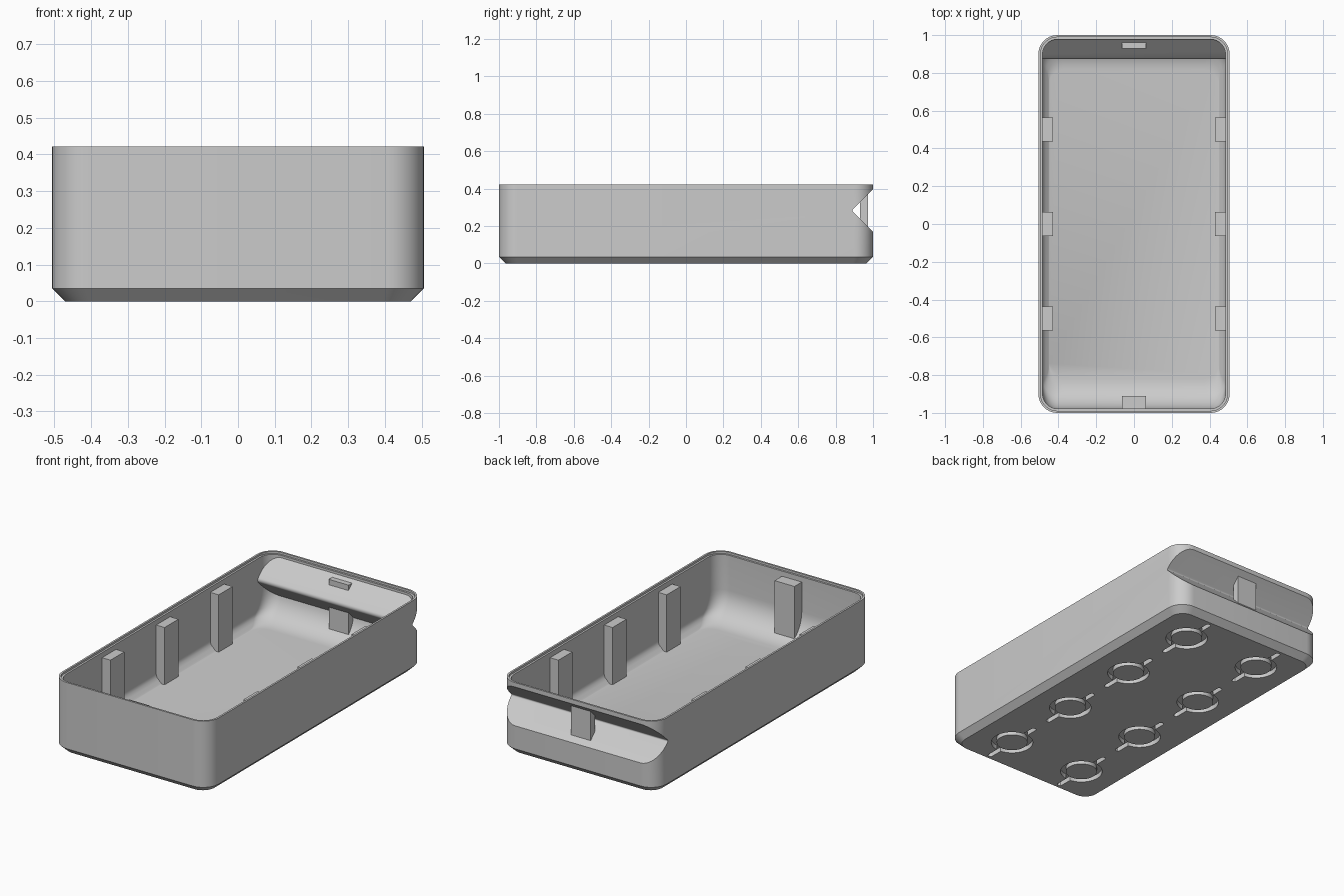
import bpy, bmesh, math
from mathutils import Vector

cube = bpy.data.objects.get("Cube")
if cube:
    bpy.data.objects.remove(cube)

HX, HY, TOP = 0.506, 1.0, 0.422      # outer half sizes and height
WALL, FLOOR = 0.022, 0.045

grey = bpy.data.materials.new("plain grey")
grey.use_nodes = True
grey.diffuse_color = (0.6, 0.6, 0.6, 1)
grey.node_tree.nodes["Principled BSDF"].inputs["Base Color"].default_value = (0.6, 0.6, 0.6, 1)


def make_object(name, bm):
    bmesh.ops.recalc_face_normals(bm, faces=bm.faces)
    mesh = bpy.data.meshes.new(name)
    bm.to_mesh(mesh)
    bm.free()
    mesh.materials.append(grey)
    obj = bpy.data.objects.new(name, mesh)
    bpy.context.collection.objects.link(obj)
    return obj


def select(obj):
    bpy.ops.object.select_all(action='DESELECT')
    obj.select_set(True)
    bpy.context.view_layer.objects.active = obj


def cut(target, cutter):
    mod = target.modifiers.new("cut", 'BOOLEAN')
    mod.operation, mod.solver, mod.object = 'DIFFERENCE', 'EXACT', cutter
    select(target)
    bpy.ops.object.modifier_apply(modifier=mod.name)
    bpy.data.objects.remove(cutter)


def rounded_rect(hx, hy, r, steps=10):
    pts = []
    for k, (sx, sy) in enumerate([(1, 1), (-1, 1), (-1, -1), (1, -1)]):
        for i in range(steps + 1):
            a = (k + i / steps) * math.pi / 2
            pts.append((sx * (hx - r) + r * math.cos(a), sy * (hy - r) + r * math.sin(a)))
    return pts


def loft(name, layers):
    """Join rounded rectangles given as (z, half x, half y, corner radius)."""
    bm = bmesh.new()
    rings = [[bm.verts.new((x, y, z)) for x, y in rounded_rect(hx, hy, r)]
             for z, hx, hy, r in layers]
    n = len(rings[0])
    for low, high in zip(rings, rings[1:]):
        for i in range(n):
            j = (i + 1) % n
            bm.faces.new((low[i], low[j], high[j], high[i]))
    bm.faces.new(rings[0])
    bm.faces.new(rings[-1])
    return make_object(name, bm)


def extrude(name, points, direction):
    bm = bmesh.new()
    face = bm.faces.new([bm.verts.new(p) for p in points])
    geom = bmesh.ops.extrude_face_region(bm, geom=[face])["geom"]
    bmesh.ops.translate(bm, vec=Vector(direction),
                        verts=[g for g in geom if isinstance(g, bmesh.types.BMVert)])
    return make_object(name, bm)


def wedge(name, tip_y, back_y, z, radius):
    """Sideways V prism with a rounded tip pointing to the front."""
    centre = tip_y + radius
    pts = [(centre - radius * math.cos(a), z + radius * math.sin(a))
           for a in [math.radians(-45 + 15 * i) for i in range(7)]]
    y, h = pts[-1][0], pts[-1][1] - z
    reach = h + back_y - y
    pts += [(back_y, z + reach), (back_y, z - reach)]
    return extrude(name, [(-0.7, py, pz) for py, pz in pts], (1.4, 0, 0))


# Outer shell with chamfered base
tray = loft("tray_shell", [(0, HX - 0.035, HY - 0.035, 0.075),
                           (0.035, HX, HY, 0.1), (TOP, HX, HY, 0.1)])

# Inner space: large end fillets, small side chamfers and a stepped rim
R, ix, iy = 0.16, HX - WALL, HY - WALL
layers = []
for i in range(11):
    t = i / 10 * math.pi / 2
    z = FLOOR + R * (1 - math.cos(t))
    inset = max(0, 0.035 - (z - FLOOR))
    layers.append((z, ix - inset, iy - R * (1 - math.sin(t)), 0.08))
lip = WALL / 2
layers += [(TOP - 0.012, ix, iy, 0.08), (TOP - 0.012, ix + lip, iy + lip, 0.09),
           (TOP + 0.1, ix + lip, iy + lip, 0.09)]
cavity = loft("cavity", layers)

# Back grip: the wall folds inward as a V, leaving a groove outside
GRIP_Z = 0.283
cut(cavity, wedge("ridge", 0.873, iy + 0.001, GRIP_Z, 0.02))
cut(tray, cavity)
cut(tray, wedge("groove", 0.89, 1.05, GRIP_Z, 0.008))


# Ring grooves with two straight keyways in the underside
def keyed_outline(r, reach, half):
    pts = []
    start = math.asin(half / r)
    for side in (0, math.pi):
        for i in range(25):
            a = side + start - math.pi / 2 + (math.pi - 2 * start) * i / 24
            pts.append((r * math.cos(a), r * math.sin(a)))
        sign = 1 if side == 0 else -1
        for i in range(7):
            a = math.pi * i / 6
            pts.append((sign * half * math.cos(a), sign * (reach - half + half * math.sin(a))))
    return pts


DEPTH = 0.027
for x in (-0.25, 0.25):
    for y in (-0.75, -0.25, 0.25, 0.75):
        ring = extrude("ring_groove", [(x + px, y + py, -0.02)
                       for px, py in keyed_outline(0.115, 0.2, 0.014)], (0, 0, 0.02 + DEPTH))
        circle = [2 * math.pi * i / 48 for i in range(48)]
        core = extrude("ring_core", [(x + 0.085 * math.cos(a), y + 0.085 * math.sin(a), -0.05)
                       for a in circle], (0, 0, 0.2))
        cut(ring, core)
        cut(tray, ring)

select(tray)
bpy.ops.object.shade_smooth_by_angle(angle=math.radians(30))


# Support posts along the walls
def post(name, x0, x1, y0, y1):
    bm = bmesh.new()
    bmesh.ops.create_cube(bm, size=1)
    for v in bm.verts:
        v.co = ((x0 + x1) / 2 + v.co.x * (x1 - x0), (y0 + y1) / 2 + v.co.y * (y1 - y0),
                FLOOR - 0.005 + (v.co.z + 0.5) * (0.385 - FLOOR))
    return make_object(name, bm)


for side, s in (("left", 1), ("right", -1)):
    for row, y in (("front", -0.5), ("middle", 0), ("back", 0.5)):
        xs = sorted((s * 0.43, s * (ix + 0.005)))
        post(f"{side}_{row}_post", *xs, y - 0.064, y + 0.064)
post("front_post", -0.064, 0.064, -iy - 0.005, -0.91)
post("back_post", -0.064, 0.064, 0.93, 0.972)
